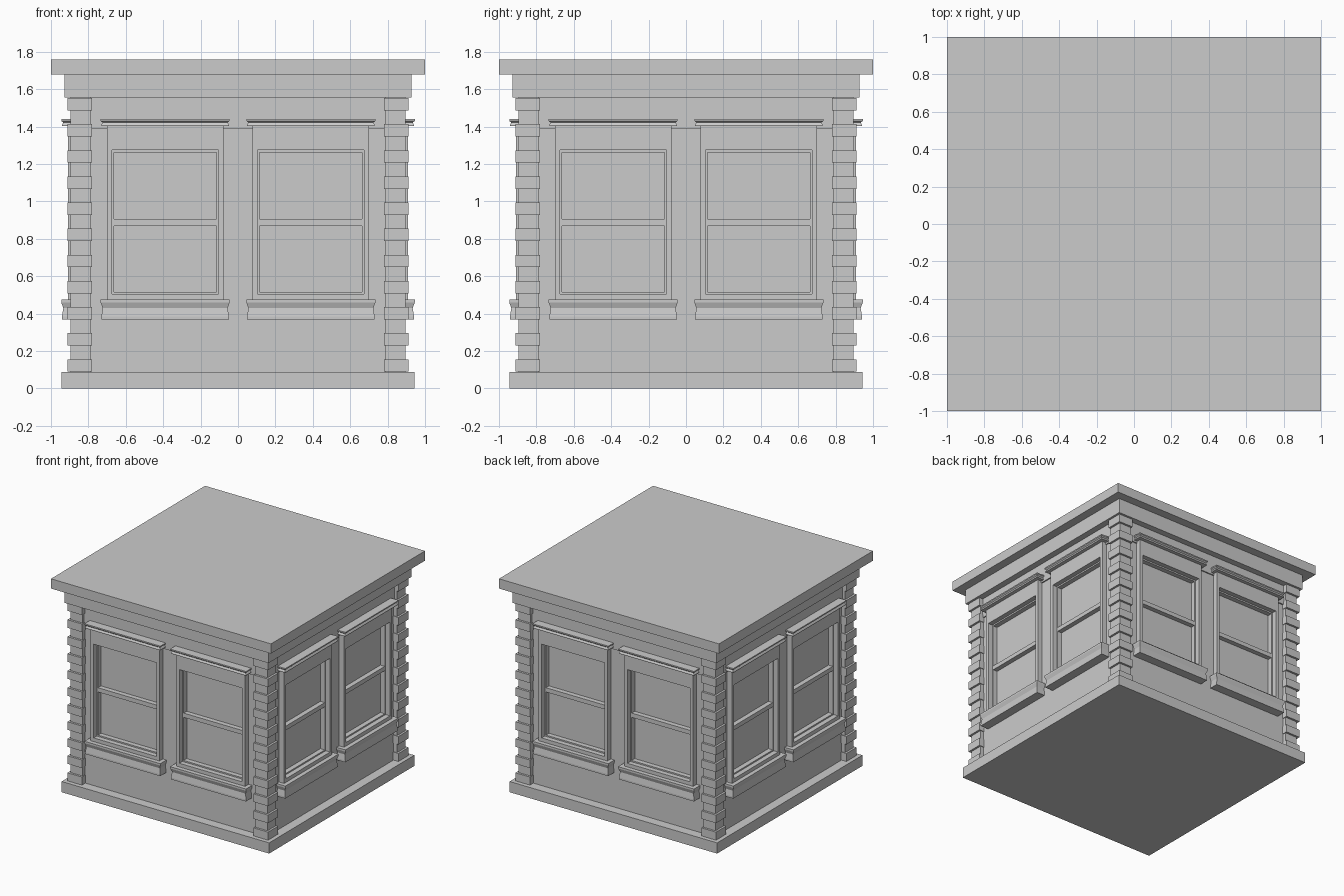
import bpy, bmesh, math
from mathutils import Matrix

if "Cube" in bpy.data.objects:
    bpy.data.objects.remove(bpy.data.objects["Cube"])

PANE, WALL, FRAME, LEDGE = 0.83, 0.865, 0.91, 0.945   # distances of face planes from the centre


def finish(name, bm):
    bmesh.ops.recalc_face_normals(bm, faces=bm.faces)
    me = bpy.data.meshes.new(name)
    bm.to_mesh(me)
    bm.free()
    ob = bpy.data.objects.new(name, me)
    bpy.context.collection.objects.link(ob)
    return ob


def add_box(bm, x0, x1, y0, y1, z0, z1):
    m = Matrix.Translation(((x0 + x1) / 2, (y0 + y1) / 2, (z0 + z1) / 2))
    m = m @ Matrix.Diagonal((x1 - x0, y1 - y0, z1 - z0, 1))
    bmesh.ops.create_cube(bm, size=1, matrix=m)


def slab(name, half, z0, z1):
    bm = bmesh.new()
    add_box(bm, -half, half, -half, half, z0, z1)
    return finish(name, bm)


def add_moulding(bm, x0, x1, levels):
    """Stack of rectangles, each (z, inset), with the back flat in the wall."""
    rings = []
    for z, i in levels:
        a, b, f = x0 + i, x1 - i, -LEDGE + i
        rings.append([bm.verts.new(c) for c in
                      ((a, f, z), (b, f, z), (b, -PANE, z), (a, -PANE, z))])
    for lo, hi in zip(rings, rings[1:]):
        for k in range(4):
            n = (k + 1) % 4
            bm.faces.new((lo[k], lo[n], hi[n], hi[k]))
    bm.faces.new(rings[0])
    bm.faces.new(rings[-1])


def add_ring(bm, outer, inner, front):
    """Rectangular frame around an opening, from the pane plane to the front."""
    ox0, ox1, oz0, oz1 = outer
    ix0, ix1, iz0, iz1 = inner
    add_box(bm, ox0, ix0, -front, -PANE, oz0, oz1)
    add_box(bm, ix1, ox1, -front, -PANE, oz0, oz1)
    add_box(bm, ix0, ix1, -front, -PANE, oz0, iz0)
    add_box(bm, ix0, ix1, -front, -PANE, iz1, oz1)


def around(ob):
    """Repeat a front part on the other three sides."""
    for k in range(1, 4):
        c = bpy.data.objects.new(f"{ob.name}_side_{k}", ob.data)
        c.rotation_euler.z = k * math.pi / 2
        bpy.context.collection.objects.link(c)


# Base, core (its faces are the window panes), frieze and roof
slab("base_plinth", 0.943, 0, 0.088)
slab("core_and_panes", PANE, 0.05, 1.6)
slab("frieze", 0.928, 1.555, 1.68)
slab("roof_slab", 1.0, 1.68, 1.76)

# Wall skin of one side, left open behind the windows
bm = bmesh.new()
for x0, x1 in ((-0.82, -0.69), (-0.09, 0.09), (0.69, 0.82)):
    add_box(bm, x0, x1, -WALL, -PANE, 0.45, 1.388)
add_box(bm, -0.82, 0.82, -WALL, -PANE, 0.05, 0.45)
add_box(bm, -0.82, 0.82, -WALL - 0.01, -PANE, 1.388, 1.56)
around(finish("wall", bm))

# Two windows on one side
frame, sash, ledge, hood = (bmesh.new() for _ in range(4))
for s in (-0.3895, 0.3895):
    outer = (s - 0.312, s + 0.312, 0.475, 1.405)
    opening = (s - 0.285, s + 0.285, 0.505, 1.275)
    glass = (s - 0.274, s + 0.274, 0.516, 1.263)
    add_ring(frame, outer, opening, FRAME)
    add_ring(sash, opening, glass, FRAME - 0.04)
    add_box(sash, glass[0], glass[1], -FRAME + 0.04, -PANE, 0.87, 0.905)
    add_moulding(ledge, s - 0.345, s + 0.345,
                 ((0.37, 0.004), (0.385, 0.004), (0.43, 0.011), (0.46, 0), (0.475, 0)))
    add_moulding(hood, s - 0.345, s + 0.345,
                 ((1.403, 0.004), (1.41, 0.004), (1.422, 0.011), (1.431, 0), (1.441, 0)))
for name, b in (("window_frames", frame), ("window_sashes", sash),
                ("window_sills", ledge), ("window_hoods", hood)):
    around(finish(name, b))

# Corner pilaster with evenly spaced quoin blocks
bm = bmesh.new()
add_box(bm, -0.895, -0.785, -0.895, -0.785, 0.05, 1.56)
around(finish("corner_pilaster", bm))
bm = bmesh.new()
for i in range(11):
    z = 0.09 + i * 0.1397
    add_box(bm, -0.912, -0.78, -0.912, -0.78, z, z + 0.066)
around(finish("quoin_blocks", bm))
